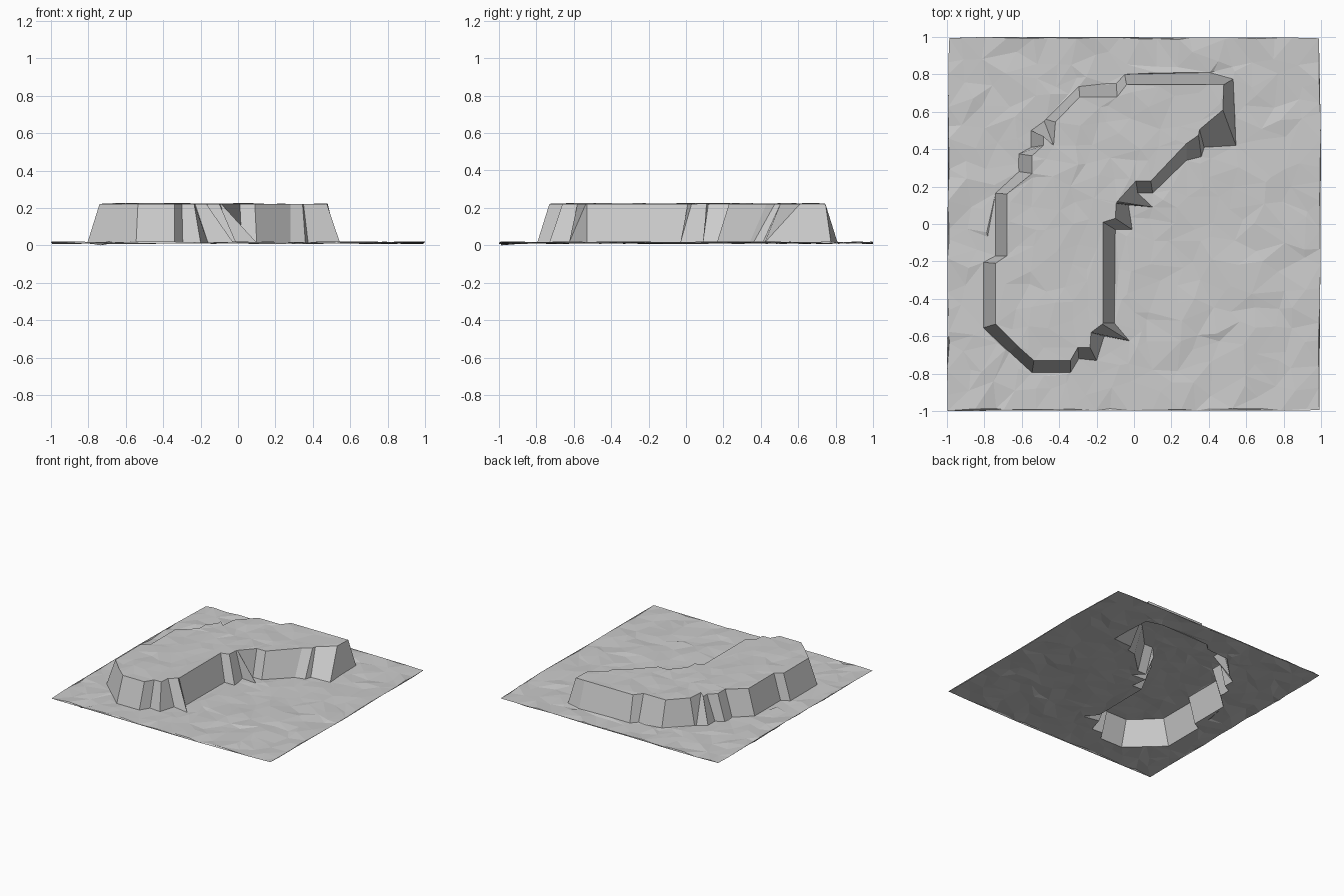
import bpy, random
from mathutils import Vector
from mathutils.geometry import delaunay_2d_cdt

if "Cube" in bpy.data.objects:
    bpy.data.objects.remove(bpy.data.objects["Cube"])

random.seed(4)
BASE_Z, TOP_Z = 0.014, 0.222

# Cliff outline, clockwise: foot x, foot y, rim x, rim y
CLIFF = [
    (.53, .775, .48, .745), (.545, .42, .475, .61), (.375, .41, .35, .505),
    (.36, .36, .345, .475), (.28, .34, .28, .43), (.10, .165, .09, .23),
    (.02, .165, .01, .23), (.10, .09, -.09, .12), (-.03, .10, -.095, .11),
    (-.01, -.03, -.10, .03), (-.10, -.03, -.165, .01), (-.105, -.53, -.165, -.53),
    (-.025, -.625, -.17, -.535), (-.16, -.60, -.23, -.58), (-.20, -.73, -.235, -.66),
    (-.295, -.72, -.30, -.66), (-.34, -.795, -.34, -.73), (-.545, -.795, -.535, -.73),
    (-.665, -.685, -.625, -.65), (-.805, -.555, -.74, -.535), (-.805, -.205, -.74, -.21),
    (-.74, -.17, -.68, -.17), (-.74, .165, -.68, .16), (-.615, .28, -.545, .27),
    (-.615, .375, -.545, .365), (-.55, .41, -.485, .42), (-.55, .50, -.485, .47),
    (-.48, .55, -.43, .42), (-.47, .56, -.42, .545), (-.295, .735, -.29, .68),
    (-.095, .75, -.09, .68), (-.05, .80, -.04, .745), (.405, .81, .40, .745),
]
foot = [Vector(p[:2]) for p in CLIFF]
rim = [Vector(p[2:]) for p in CLIFF]


def inside(p, poly):
    hit = False
    for a, b in zip(poly, poly[1:] + poly[:1]):
        if (a.y > p.y) != (b.y > p.y) and p.x < a.x + (p.y - a.y) * (b.x - a.x) / (b.y - a.y):
            hit = not hit
    return hit


def add_mesh(name, verts, faces):
    me = bpy.data.meshes.new(name)
    me.from_pydata(verts, [], faces)
    ob = bpy.data.objects.new(name, me)
    bpy.context.collection.objects.link(ob)
    return ob


def scatter(n):
    """Jittered grid over the tile, with a slightly ragged border."""
    pts = []
    for i in range(n + 1):
        for j in range(n + 1):
            p = Vector((-.993 + 1.986 * i / n, -.993 + 1.986 * j / n))
            jx = .007 if i in (0, n) else .045
            jy = .007 if j in (0, n) else .045
            pts.append(p + Vector((random.uniform(-jx, jx), random.uniform(-jy, jy))))
    return pts


def terrain(name, outline, keep_inside, z, bump):
    n = len(outline)
    pts = [p for p in scatter(18) if inside(p, outline) == keep_inside]
    edges = [(i, (i + 1) % n) for i in range(n)]
    vs, _, fs, origin, _, _ = delaunay_2d_cdt(outline + pts, edges, [], 0, 1e-5)
    verts = []
    for v, o in zip(vs, origin):
        on_rim = any(k < n for k in o)
        verts.append((v.x, v.y, z if on_rim else z + random.uniform(-bump, bump)))
    faces = []
    for f in fs:
        c = sum((vs[i] for i in f), Vector((0, 0))) / len(f)
        if inside(c, outline) == keep_inside:
            faces.append(f)
    return add_mesh(name, verts, faces)


# Ground sheet around the plateau
ground = terrain("ground", foot, False, BASE_Z, .007)
low = min(v.co.z for v in ground.data.vertices)

# Plateau top
top = terrain("plateau_top", rim, True, TOP_Z, .005)

# Cliff walls between foot and rim
n = len(CLIFF)
wall_verts = [(p.x, p.y, BASE_Z) for p in foot] + [(p.x, p.y, TOP_Z) for p in rim]
wall_faces = [(i, n + i, n + (i + 1) % n, (i + 1) % n) for i in range(n)]
walls = add_mesh("cliff_walls", wall_verts, wall_faces)

# Stand on z = 0 with a small dip at one ground point
lowest = min((v for v in ground.data.vertices), key=lambda v: v.co.z)
lowest.co.z = 0
